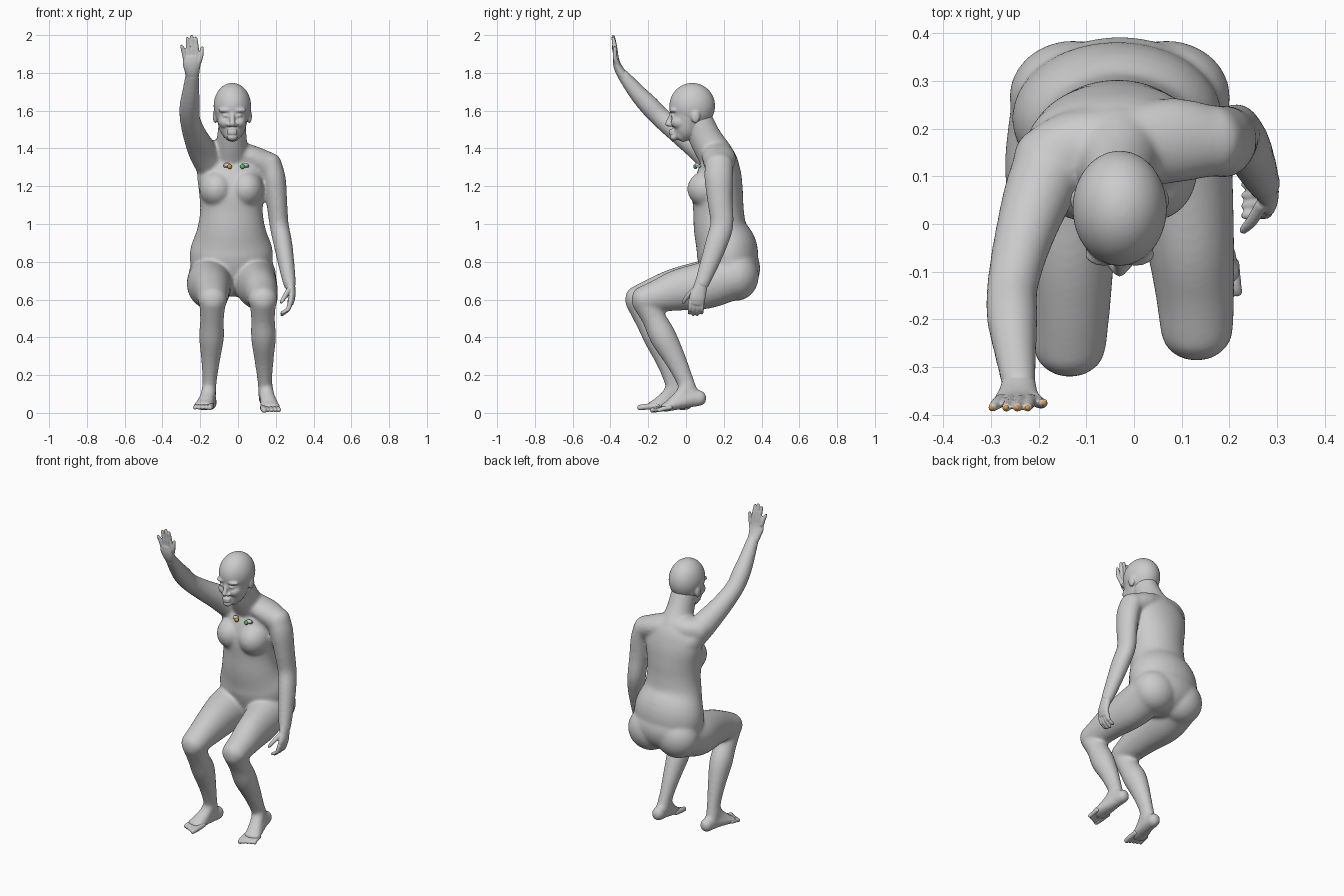
import bpy, bmesh, math
from mathutils import Vector, Matrix


def smooth_path(pts, n=4):
    # Catmull-Rom through (x, y, z, radius_a, radius_b)
    p = [Vector(a if len(a) == 5 else (*a, a[3])) for a in pts]
    p = [p[0] * 2 - p[1]] + p + [p[-1] * 2 - p[-2]]
    out = []
    for a, b, c, d in zip(p, p[1:], p[2:], p[3:]):
        for k in range(n):
            t = k / n
            out.append((b * 2 + (c - a) * t + (a * 2 - b * 5 + c * 4 - d) * t * t
                        + (b * 3 - a - c * 3 + d) * t ** 3) * 0.5)
    return out + [p[-2]]


def tube(bm, pts, cap=0.9, seg=20):
    # rounded limb with elliptical sections
    path = smooth_path(pts)
    pos = [Vector(q[:3]) for q in path]
    last = len(path) - 1
    rings = []
    for i, q in enumerate(path):
        t = (pos[min(i + 1, last)] - pos[max(i - 1, 0)]).normalized()
        ref = Vector((0, 1, 0)) if abs(t.x) > 0.85 else Vector((1, 0, 0))
        u = (ref - t * ref.dot(t)).normalized()
        v = t.cross(u)
        h = cap * min(q[3], q[4])
        steps = [(0, 1)]
        if i == 0:
            steps = [(-math.sin(a), math.cos(a)) for a in (1.45, 1.1, 0.75, 0.4, 0)]
        elif i == last:
            steps = [(math.sin(a), math.cos(a)) for a in (0, 0.4, 0.75, 1.1, 1.45)]
        for off, s in steps:
            ring = []
            for k in range(seg):
                a = 2 * math.pi * k / seg
                ring.append(bm.verts.new(pos[i] + t * off * h + u * q[3] * s * math.cos(a)
                                         + v * q[4] * s * math.sin(a)))
            rings.append(ring)
    for r0, r1 in zip(rings, rings[1:]):
        for k in range(seg):
            j = (k + 1) % seg
            bm.faces.new((r0[k], r0[j], r1[j], r1[k]))
    bm.faces.new(rings[0][::-1])
    bm.faces.new(rings[-1])


def ball(bm, c, r, seg=24):
    m = Matrix.Translation(c) @ Matrix.Diagonal((*r, 1))
    bmesh.ops.create_uvsphere(bm, u_segments=seg, v_segments=seg // 2, radius=1, matrix=m)


def finish(bm, name, voxel=0, smooth=0, mat=None):
    me = bpy.data.meshes.new(name)
    bm.to_mesh(me)
    bm.free()
    me.polygons.foreach_set("use_smooth", [True] * len(me.polygons))
    ob = bpy.data.objects.new(name, me)
    bpy.context.collection.objects.link(ob)
    if voxel:
        r = ob.modifiers.new("fuse", 'REMESH')
        r.mode, r.voxel_size, r.use_smooth_shade = 'VOXEL', voxel, True
        s = ob.modifiers.new("soften", 'SMOOTH')
        s.factor, s.iterations = 0.5, smooth
    if mat:
        me.materials.append(mat)
    return ob


def colour(name, rgb):
    m = bpy.data.materials.new(name)
    m.diffuse_color = (*rgb, 1)
    return m


orange = colour("orange", (0.85, 0.3, 0.03))
green = colour("green", (0.05, 0.6, 0.08))

# torso
bm = bmesh.new()
tube(bm, [(-.03, .225, .70, .17, .13), (-.035, .225, .78, .215, .155), (-.035, .215, .87, .217, .162),
          (-.035, .182, .97, .182, .141), (-.035, .172, 1.07, .166, .134), (-.035, .168, 1.17, .172, .134),
          (-.035, .177, 1.27, .182, .117), (-.035, .178, 1.34, .165, .092), (-.035, .155, 1.39, .10, .07)],
     cap=0.6, seg=32)
ball(bm, (-.03, .238, .765), (.22, .155, .15), 32)          # pelvis
for s in (-1, 1):
    ball(bm, (-.035 + s * .078, .118, 1.185), (.092, .112, .10))   # chest
    ball(bm, (-.03 + s * .098, .266, .725), (.135, .12, .132))     # seat muscles
# neck and shoulders
tube(bm, [(-.035, .16, 1.36, .095), (-.033, .105, 1.45, .08, .087), (-.03, .06, 1.55, .071, .081)])
tube(bm, [(-.03, .16, 1.385, .08, .065), (.08, .175, 1.348, .09, .066), (.165, .174, 1.305, .075, .074)])
tube(bm, [(-.04, .16, 1.385, .08, .065), (-.12, .16, 1.378, .08, .068), (-.185, .13, 1.37, .075)])
# raised right arm
tube(bm, [(-.14, .175, 1.30, .08), (-.19, .09, 1.39, .076), (-.232, -.03, 1.48, .062),
          (-.255, -.13, 1.56, .054), (-.256, -.195, 1.627, .054), (-.25, -.26, 1.697, .046),
          (-.242, -.335, 1.79, .037, .032)])
# lowered left arm
tube(bm, [(.165, .175, 1.32, .064, .075), (.19, .173, 1.24, .063, .076), (.205, .18, 1.12, .056, .067),
          (.217, .19, 1.0, .051, .062), (.237, .162, .9, .05, .06), (.257, .12, .78, .043, .05),
          (.274, .083, .68, .034, .039)])
# thighs
tube(bm, [(-.14, .22, .71, .122), (-.15, .10, .68, .121, .128), (-.14, -.05, .655, .101, .113),
          (-.135, -.17, .625, .086, .091), (-.135, -.256, .60, .077, .073)], seg=28)
tube(bm, [(.08, .22, .71, .122), (.10, .10, .675, .108, .125), (.118, -.04, .65, .093, .11),
          (.128, -.145, .62, .083, .088), (.132, -.222, .60, .077, .073)], seg=28)
# lower legs
tube(bm, [(-.135, -.254, .595, .071, .07), (-.138, -.205, .49, .063, .064), (-.14, -.155, .4, .066, .071),
          (-.145, -.105, .28, .05, .057), (-.15, -.07, .17, .038, .046), (-.155, -.05, .08, .038, .046)])
tube(bm, [(.132, -.22, .595, .071, .07), (.132, -.17, .5, .063, .064), (.135, -.12, .4, .066, .071),
          (.138, -.055, .28, .051, .057), (.142, -.005, .17, .039, .046), (.147, .025, .09, .039, .046)])
# feet, heel to ball, with instep
soles = {-1: [(-.148, .005, .056, .038, .042), (-.155, -.05, .06, .039, .045), (-.17, -.12, .05, .047, .034),
              (-.184, -.18, .038, .054, .025)],
         1: [(.146, .075, .078, .038, .042), (.152, .025, .074, .039, .045), (.163, -.045, .05, .047, .034),
             (.174, -.112, .030, .054, .025)]}
for sole in soles.values():
    tube(bm, sole, cap=0.9)
tube(bm, [(-.152, -.06, .14, .038, .044), (-.16, -.095, .09, .04, .038), (-.176, -.15, .055, .044, .026)])
tube(bm, [(.145, .01, .15, .038, .044), (.152, -.02, .098, .04, .038), (.166, -.08, .052, .044, .026)])
finish(bm, "body", 0.0085, 15)

# toes
for side, name, toe_z in ((-1, "right_toes", .028), (1, "left_toes", .014)):
    bm = bmesh.new()
    bx, by, bz = soles[side][-1][:3]
    for i in range(5):
        x = bx + side * (i - 2) * .0195
        r = .016 if i == 0 else .0125
        length = .066 - .009 * i
        tube(bm, [(x - side * .004, by + .03, bz, r), (x, by - length * .5, bz * .4 + toe_z * .6, r),
                  (x + side * .004, by - length, toe_z, r * .9)], seg=12)
    finish(bm, name, 0.004, 3)

# head
bm = bmesh.new()
ball(bm, (-.03, .033, 1.625), (.099, .121, .122), 48)
tube(bm, [(-.03, -.033, 1.464, .04, .042), (-.03, -.015, 1.49, .062, .066), (-.03, .003, 1.53, .076, .086),
          (-.03, .015, 1.58, .087, .099), (-.03, .025, 1.63, .092, .107)], cap=0.5, seg=36)
tube(bm, [(-.033, .10, 1.455, .075, .082), (-.03, .06, 1.54, .068, .077)])
tube(bm, [(-.03, -.070, 1.595, .012), (-.03, -.086, 1.555, .013), (-.03, -.094, 1.53, .017)])   # nose
ball(bm, (-.03, -.064, 1.46), (.028, .022, .02))            # chin
for z in (1.480, 1.494):
    ball(bm, (-.03, -.074, z), (.029, .018, .009))          # lips
for s in (-1, 1):
    ball(bm, (-.03 + s * .016, -.081, 1.525), (.013, .015, .011))   # nostril
    ball(bm, (-.03 + s * .034, -.067, 1.573), (.018, .016, .009))   # eye
    ball(bm, (-.03 + s * .034, -.064, 1.602), (.040, .025, .013))   # brow
    ball(bm, (-.03 + s * .038, -.03, 1.54), (.036, .05, .038))      # cheek
    ball(bm, (-.03 + s * .09, .05, 1.57), (.014, .024, .037))       # ear
finish(bm, "head", 0.005, 8)


def hand(name, palm, fingers, mat):
    bm = bmesh.new()
    tube(bm, palm, cap=0.7)
    nails = bmesh.new()
    for f in fingers:
        tube(bm, [(*p, r) for p, r in zip(f, (.014, .0125, .0095))], seg=12)
        tip, d = Vector(f[2]), (Vector(f[2]) - Vector(f[1])).normalized()
        ball(nails, tip + d * .004, (.006, .006, .006), 10)
    finish(bm, name, 0.004, 4)
    finish(nails, name + "_nails", mat=mat)


# raised hand, thumb towards the head
hand("right_hand",
     [(-.242, -.32, 1.765, .033, .028), (-.243, -.35, 1.81, .04, .025),
      (-.245, -.367, 1.85, .048, .020), (-.246, -.373, 1.885, .043, .015)],
     [[(x0, -.37, 1.88), ((x0 + x1) / 2, -.377, (1.89 + z) / 2), (x1, -.385, z)]
      for x0, x1, z in ((-.279, -.297, 1.94), (-.258, -.268, 1.98), (-.237, -.245, 1.992), (-.217, -.223, 1.982))]
     + [[(-.218, -.358, 1.83), (-.198, -.375, 1.88), (-.19, -.376, 1.93)]], orange)
# hanging hand, thumb forwards
hand("left_hand",
     [(.272, .085, .70, .030, .034), (.28, .072, .65, .024, .038),
      (.283, .06, .61, .02, .043), (.278, .055, .58, .016, .041)],
     [[(.278, y0, .59), (.265, (y0 + y1) / 2, .55), (.234, y1, z)]
      for y0, y1, z in ((.025, .018, .53), (.045, .038, .521), (.066, .06, .521), (.084, .083, .53))]
     + [[(.268, .04, .65), (.247, .006, .615), (.23, -.012, .588)]], green)

# small loose pieces floating before the chest
for name, x, s, mat in (("right_chest_piece", -.05, -1, orange), ("left_chest_piece", .03, 1, green)):
    bm = bmesh.new()
    ball(bm, (x + s * .008, .06, 1.312), (.018, .014, .012), 16)
    ball(bm, (x + s * .016, .066, 1.306), (.012, .014, .008), 16)
    finish(bm, name)
    bm = bmesh.new()
    ball(bm, (x - s * .006, .050, 1.304), (.013, .011, .013), 14)
    finish(bm, name + "_bead", mat=mat)
